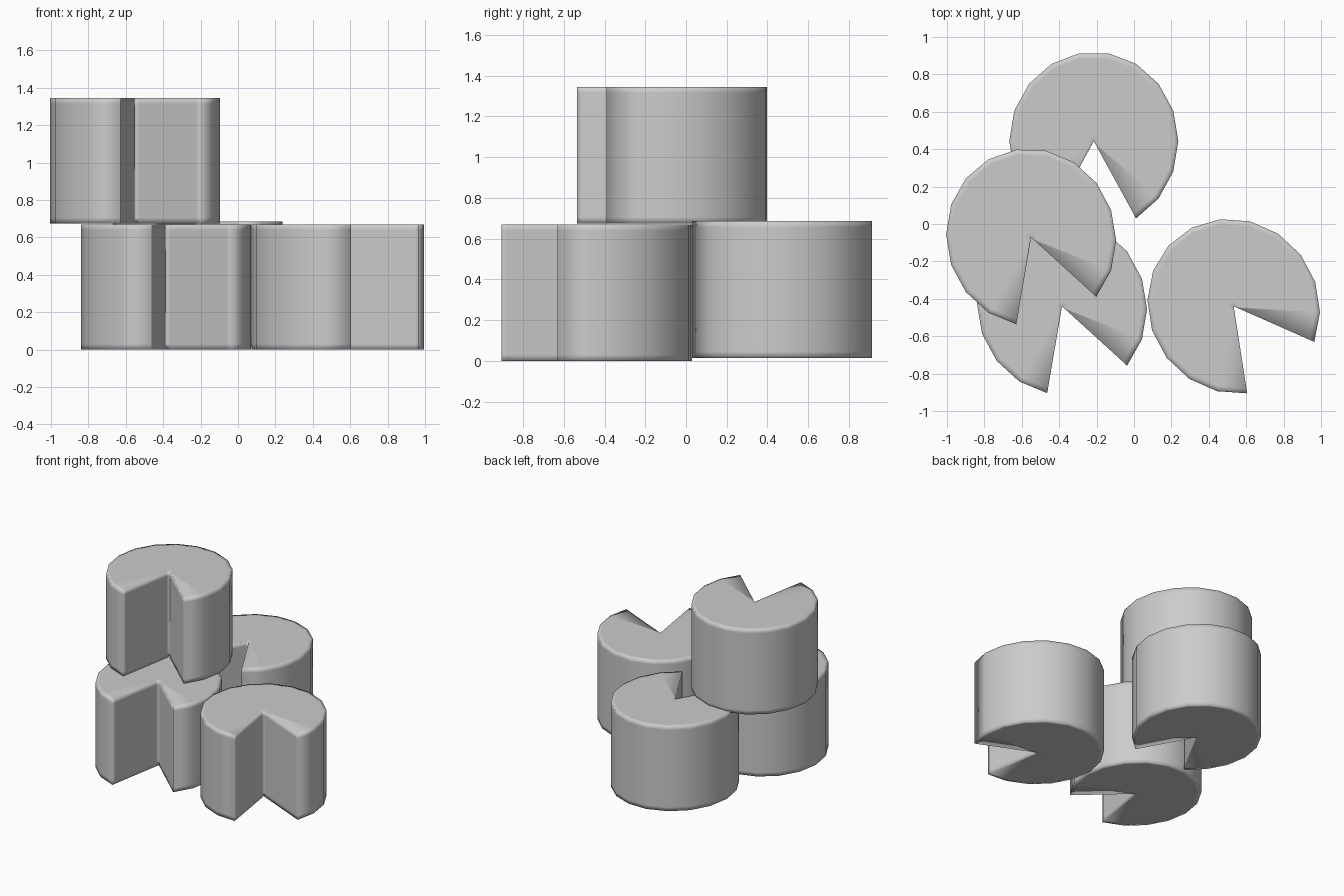
import bpy, bmesh
from math import cos, sin, radians

if "Cube" in bpy.data.objects:
    bpy.data.objects.remove(bpy.data.objects["Cube"])

HEIGHT, LONG, SHORT = 0.67, 0.477, 0.452   # slightly oval section
SEGMENTS, STEP = 15, 20                    # 300 degree sector, 60 degree notch
RINGS = [0, 0.06, 0.94, 1]                 # edge-hugging loops give soft shading
LEVELS = [0, 0.03, HEIGHT - 0.03, HEIGHT]


def notched_cylinder(name, location, direction):
    bm = bmesh.new()

    def point(i, k, z):
        a = radians(30 + STEP * i)
        return bm.verts.new((LONG * k * cos(a), SHORT * k * sin(a), z))

    def quad(*args):
        bm.faces.new([point(*p) for p in args])

    for i in range(SEGMENTS):
        # flat caps
        for z in (0, HEIGHT):
            bm.faces.new([point(i, 0, z), point(i, RINGS[1], z), point(i + 1, RINGS[1], z)])
            for a, b in zip(RINGS[1:], RINGS[2:]):
                quad((i, a, z), (i, b, z), (i + 1, b, z), (i + 1, a, z))
        # outer wall
        for lo, hi in zip(LEVELS, LEVELS[1:]):
            quad((i, 1, lo), (i + 1, 1, lo), (i + 1, 1, hi), (i, 1, hi))
    # two notch walls
    for i in (0, SEGMENTS):
        for a, b in zip(RINGS, RINGS[1:]):
            for lo, hi in zip(LEVELS, LEVELS[1:]):
                quad((i, a, lo), (i, b, lo), (i, b, hi), (i, a, hi))

    bmesh.ops.remove_doubles(bm, verts=bm.verts, dist=0.0005)
    bmesh.ops.recalc_face_normals(bm, faces=bm.faces)
    for f in bm.faces:
        f.smooth = True
    mesh = bpy.data.meshes.new(name)
    bm.to_mesh(mesh)
    bm.free()
    obj = bpy.data.objects.new(name, mesh)
    obj.location = location
    obj.rotation_euler.z = radians(direction)
    bpy.context.collection.objects.link(obj)


# three on the floor, one stacked on top
notched_cylinder("front_left_wheel", (-0.385, -0.44, 0.0), 289)
notched_cylinder("front_right_wheel", (0.533, -0.44, 0.0), 307.5)
notched_cylinder("back_wheel", (-0.215, 0.443, 0.015), 270)
notched_cylinder("top_wheel", (-0.55, -0.072, 0.675), 289)
